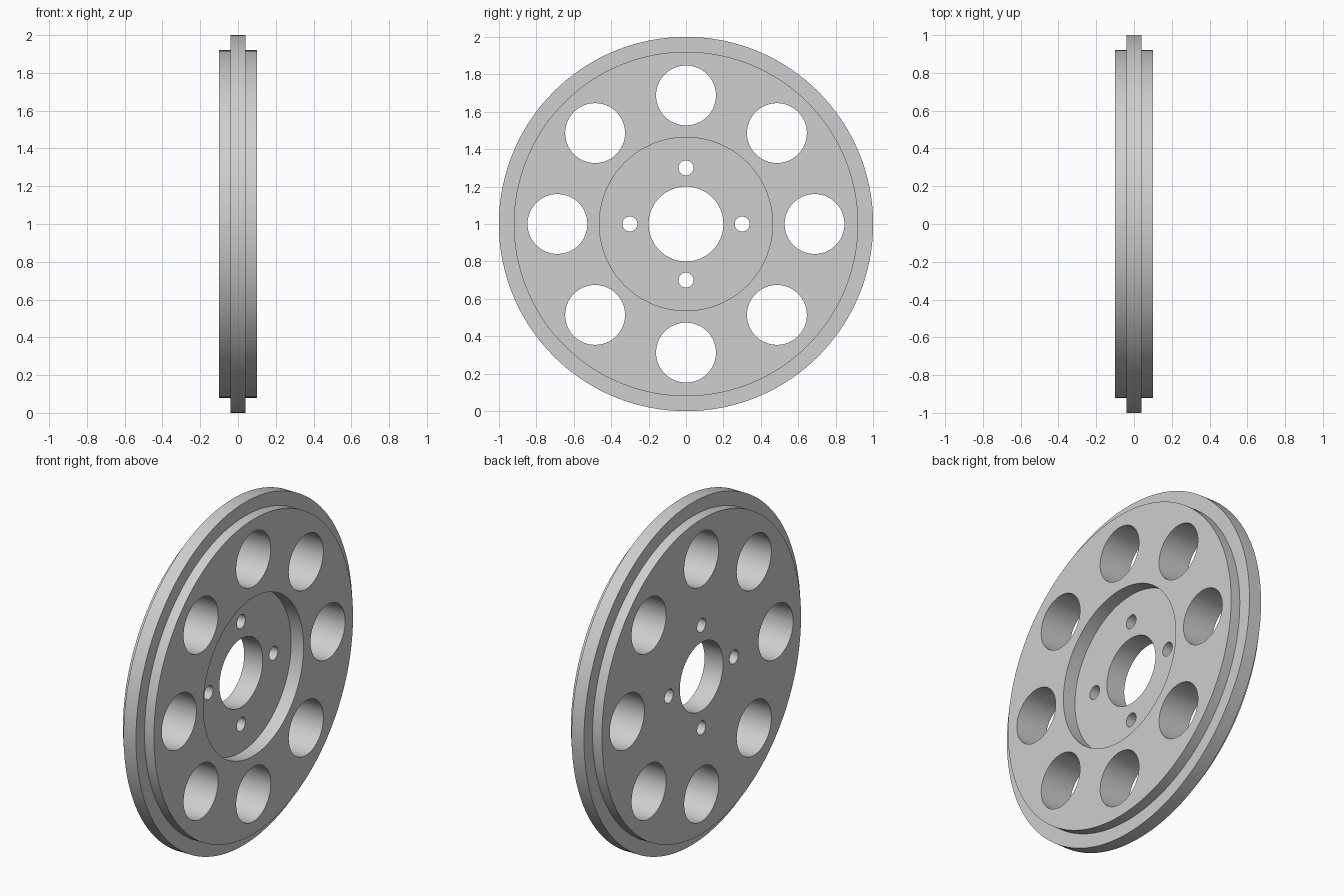
import bpy, bmesh, math
from mathutils import Matrix, Vector

if "Cube" in bpy.data.objects:
    bpy.data.objects.remove(bpy.data.objects["Cube"], do_unlink=True)

grey = bpy.data.materials.new("light grey metal")
grey.use_nodes = True
colour = (0.62, 0.62, 0.62, 1)
grey.diffuse_color = colour
grey.node_tree.nodes["Principled BSDF"].inputs["Base Color"].default_value = colour

CENTRE = Vector((0, 0, 1))


def make_object(name, bm):
    bmesh.ops.recalc_face_normals(bm, faces=bm.faces)
    mesh = bpy.data.meshes.new(name)
    bm.to_mesh(mesh)
    bm.free()
    mesh.materials.append(grey)
    obj = bpy.data.objects.new(name, mesh)
    bpy.context.collection.objects.link(obj)
    return obj


# Wheel disc: profile of (x, radius) turned around the x axis,
# with centre bore, recess on the +x side and a raised rim
profile = [(-0.1, 0.2), (0.02, 0.2), (0.02, 0.463), (0.1, 0.463), (0.1, 0.92),
           (0.04, 0.92), (0.04, 1), (-0.04, 1), (-0.04, 0.92), (-0.1, 0.92)]
bm = bmesh.new()
verts = [bm.verts.new((x, 0, 1 + r)) for x, r in profile]
edges = [bm.edges.new((a, b)) for a, b in zip(verts, verts[1:] + verts[:1])]
bmesh.ops.spin(bm, geom=verts + edges, cent=CENTRE, axis=(1, 0, 0),
               angle=math.tau, steps=128, use_merge=True)
bmesh.ops.remove_doubles(bm, verts=bm.verts, dist=0.0001)
wheel = make_object("wheel_disc", bm)

# Hole cutters: eight lightening holes and four bolt holes
bm = bmesh.new()
for count, ring, radius, sides in [(8, 0.687, 0.16, 64), (4, 0.3, 0.04, 32)]:
    for i in range(count):
        a = math.tau * i / count
        place = Matrix.Translation(CENTRE + Vector((0, math.cos(a), math.sin(a))) * ring)
        bmesh.ops.create_cone(bm, cap_ends=True, segments=sides, radius1=radius,
                              radius2=radius, depth=0.5,
                              matrix=place @ Matrix.Rotation(math.pi / 2, 4, "Y"))
cutter = make_object("hole_cutters", bm)
cutter.hide_render = True

cut = wheel.modifiers.new("holes", "BOOLEAN")
cut.operation = "DIFFERENCE"
cut.solver = "EXACT"
cut.object = cutter

bpy.ops.object.select_all(action="DESELECT")
wheel.select_set(True)
bpy.context.view_layer.objects.active = wheel
bpy.ops.object.modifier_apply(modifier=cut.name)
bpy.data.objects.remove(cutter, do_unlink=True)
bpy.ops.object.shade_smooth_by_angle(angle=math.radians(30))
